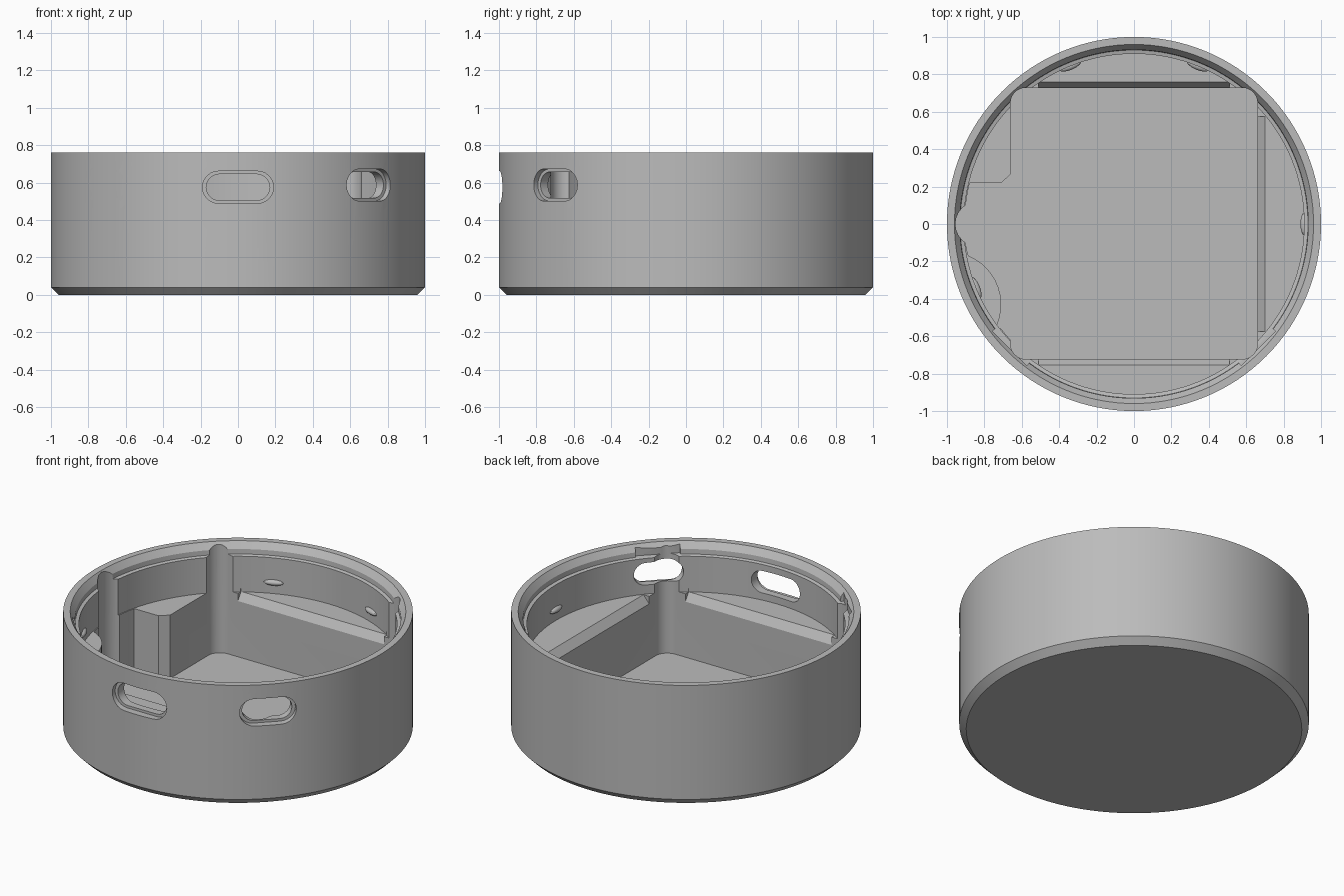
import bpy, bmesh
from math import sin, cos, pi, radians
from mathutils import Matrix, Vector

if "Cube" in bpy.data.objects:
    bpy.data.objects.remove(bpy.data.objects["Cube"])

grey = bpy.data.materials.new("plain_grey")
grey.use_nodes = True
grey.diffuse_color = (0.5, 0.5, 0.5, 1)
grey.node_tree.nodes["Principled BSDF"].inputs["Base Color"].default_value = (0.5, 0.5, 0.5, 1)


def finish(name, bm):
    bmesh.ops.recalc_face_normals(bm, faces=bm.faces)
    mesh = bpy.data.meshes.new(name)
    bm.to_mesh(mesh)
    bm.free()
    mesh.materials.append(grey)
    obj = bpy.data.objects.new(name, mesh)
    bpy.context.collection.objects.link(obj)
    return obj


def lathe(name, profile, steps=128):
    bm = bmesh.new()
    verts = [bm.verts.new((r, 0, z)) for r, z in profile]
    edges = [bm.edges.new(pair) for pair in zip(verts, verts[1:])]
    bmesh.ops.spin(bm, geom=verts + edges, axis=(0, 0, 1), cent=(0, 0, 0),
                   angle=2 * pi, steps=steps, use_duplicate=False)
    bmesh.ops.remove_doubles(bm, verts=bm.verts, dist=1e-4)
    return finish(name, bm)


def prism(name, outline, low, high, matrix=Matrix()):
    bm = bmesh.new()
    face = bm.faces.new([bm.verts.new((x, y, low)) for x, y in outline])
    out = bmesh.ops.extrude_face_region(bm, geom=[face])
    moved = [v for v in out["geom"] if isinstance(v, bmesh.types.BMVert)]
    bmesh.ops.translate(bm, verts=moved, vec=(0, 0, high - low))
    bm.transform(matrix)
    return finish(name, bm)


def arc(cx, cy, r, start, end, n=12):
    angles = [radians(start + (end - start) * i / n) for i in range(n + 1)]
    return [(cx + r * cos(a), cy + r * sin(a)) for a in angles]


def rounded_box(x, y, r, cy=0.0):
    pts = []
    for i, (sx, sy) in enumerate([(1, 1), (-1, 1), (-1, -1), (1, -1)]):
        pts += arc(sx * (x - r), cy + sy * (y - r), r, 90 * i, 90 * i + 90, 8)
    return pts


def stadium(half_width, half_height):
    d = half_width - half_height
    return arc(d, 0, half_height, -90, 90) + arc(-d, 0, half_height, 90, 270)


def radial(angle, z):
    # local x runs around the wall, y up, z outward
    a = radians(angle)
    return Matrix(((-sin(a), 0, cos(a), 0), (cos(a), 0, sin(a), 0),
                   (0, 1, 0, z), (0, 0, 0, 1)))


def cut(target, cutter):
    mod = target.modifiers.new("cut", 'BOOLEAN')
    mod.operation = 'DIFFERENCE'
    mod.solver = 'EXACT'
    mod.object = cutter
    bpy.context.view_layer.objects.active = target
    bpy.ops.object.modifier_apply(modifier=mod.name)
    bpy.data.objects.remove(cutter)


FLOOR, LEDGE, TOP = 0.06, 0.46, 0.76

# Round case with chamfered foot, stepped lip and upper cavity
case = lathe("case_body", [
    (0, 0), (0.96, 0), (1, 0.04), (1, TOP), (0.96, TOP), (0.932, 0.72),
    (0.93, 0.69), (0.91, 0.685), (0.91, LEDGE), (0, LEDGE)])

# Square pocket whose corners groove the wall
cut(case, prism("pocket", rounded_box(0.66, 0.725, 0.08, 0.003), FLOOR, TOP + 0.05))

# Side pocket, stepping around the block and the round post
side = [(0, 0.27), (-0.655, 0.27), (-0.71, 0.22)]
side += arc(0, 0, 0.905, 166, 188.5)
side += arc(-0.99, -0.43, 0.28, 68, -30)
side += arc(0, 0, 0.905, 218, 223, 3)
side += [(0, -0.617)]
cut(case, prism("side_pocket", side, FLOOR, LEDGE + 0.03))

# Round groove up the side wall
cut(case, prism("wall_groove", arc(-0.835, 0, 0.12, 0, 345, 23), FLOOR, TOP + 0.05))

# Sloped edges on three sides of the pocket
for angle, edge, width, half in [(90, 0.72, 0.04, 0.51), (-90, 0.715, 0.04, 0.51), (0, 0.65, 0.05, 0.575)]:
    wedge = [(edge, LEDGE - 0.06), (edge + width, LEDGE),
             (edge + width, LEDGE + 0.02), (edge, LEDGE + 0.02)]
    turn = Matrix.Rotation(radians(angle), 4, 'Z') @ Matrix.Rotation(pi / 2, 4, 'X')
    cut(case, prism("slope", wedge, -half, half, turn))

# Wall slots with a wider outer recess, and lip notches above the side pair
for angle, width, z in [(-90, 0.19, 0.575), (-45, 0.165, 0.587), (-135, 0.165, 0.587)]:
    cut(case, prism("slot", stadium(width - 0.02, 0.07), 0.8, 1.1, radial(angle, z)))
    cut(case, prism("slot_recess", stadium(width, 0.086), 0.955, 1.1, radial(angle, z)))
    if angle != -90:
        notch = [(-0.13, -0.02), (0.13, -0.02), (0.13, 0.1), (-0.13, 0.1)]
        cut(case, prism("lip_notch", notch, 0.8, 0.94, radial(angle, 0.71)))

# Small oval bumps inside the wall
bumps = []
for i, angle in enumerate([0, 68, 112, 202]):
    bm = bmesh.new()
    bmesh.ops.create_uvsphere(bm, u_segments=16, v_segments=8, radius=1)
    bm.transform(radial(angle, 0.53) @ Matrix.Translation((0, 0, 0.91))
                 @ Matrix.Diagonal((0.06, 0.018, 0.02, 1)))
    bumps.append(finish("wall_bump_%d" % (i + 1), bm))

# Smooth curves, sharp edges
bpy.ops.object.select_all(action='DESELECT')
for obj in [case] + bumps:
    obj.select_set(True)
bpy.context.view_layer.objects.active = case
bpy.ops.object.shade_smooth_by_angle(angle=radians(25))
